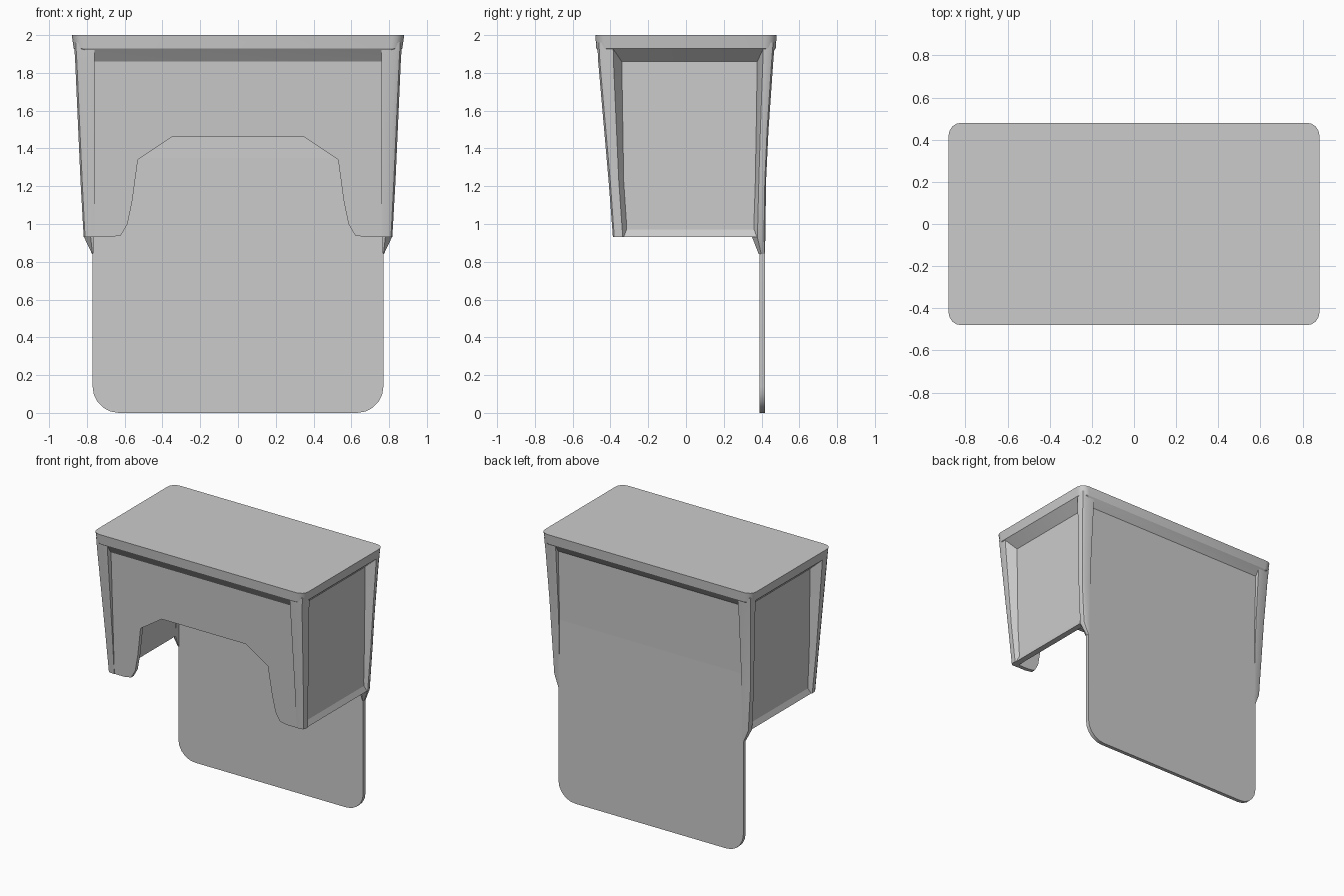
import bpy, bmesh, math
from mathutils import Vector

if "Cube" in bpy.data.objects:
    bpy.data.objects.remove(bpy.data.objects["Cube"])


def finish(bm, name):
    bmesh.ops.recalc_face_normals(bm, faces=bm.faces)
    me = bpy.data.meshes.new(name)
    bm.to_mesh(me)
    bm.free()
    ob = bpy.data.objects.new(name, me)
    bpy.context.collection.objects.link(ob)
    return ob


def panel(name, pts, to3d, depth):
    """Extrude a flat outline into a thin board."""
    bm = bmesh.new()
    f = bm.faces.new([bm.verts.new(to3d(*p)) for p in pts])
    ext = bmesh.ops.extrude_face_region(bm, geom=[f])
    verts = [g for g in ext["geom"] if isinstance(g, bmesh.types.BMVert)]
    bmesh.ops.translate(bm, verts=verts, vec=Vector(depth))
    # extrusion drops the source face, so close the first side again if needed
    bmesh.ops.holes_fill(bm, edges=[e for e in bm.edges if e.is_boundary], sides=0)
    return finish(bm, name)


def loft(name, rings):
    """Skin closed rings of equal length and cap both ends."""
    bm = bmesh.new()
    vs = [[bm.verts.new(p) for p in r] for r in rings]
    n = len(rings[0])
    for a, b in zip(vs, vs[1:]):
        for i in range(n):
            j = (i + 1) % n
            bm.faces.new((a[i], a[j], b[j], b[i]))
    bm.faces.new(vs[0])
    bm.faces.new(vs[-1])
    return finish(bm, name)


def rounded_rect(hx, hy, r, z, n=4):
    pts = []
    for k, (sx, sy) in enumerate(((1, 1), (-1, 1), (-1, -1), (1, -1))):
        for i in range(n + 1):
            a = math.pi / 2 * (k + i / n)
            pts.append((sx * (hx - r) + r * math.cos(a),
                        sy * (hy - r) + r * math.sin(a), z))
    return pts


def mirrored(half):
    return half + [(-x, z) for x, z in reversed(half)]


# Top slab: upright rim, then a bevel running in to the panels
loft("top_slab", [rounded_rect(0.88, 0.48, 0.06, 2.0),
                  rounded_rect(0.87, 0.475, 0.06, 1.93),
                  rounded_rect(0.795, 0.425, 0.02, 1.86)])

# Front panel with arched cut-out, leaning out towards the top
front = mirrored([(0.35, 1.46), (0.53, 1.34), (0.56, 1.12), (0.585, 1.0),
                  (0.62, 0.94), (0.68, 0.93), (0.79, 0.93), (0.79, 1.88)])
panel("front_panel", front,
      lambda x, z: (x, -0.385 - 0.043 * (z - 0.93), z), (0, 0.03, 0))

# Long back panel with rounded lower corners
R = 0.14
back = [(0.77, 1.35)]
for i in range(6):
    a = math.pi / 2 * i / 5
    back.append((0.77 - R + R * math.cos(a), R - R * math.sin(a)))
back_ob = panel("back_panel", mirrored(back), lambda x, z: (x, 0.39, z), (0, 0.028, 0))

# Upper back panel leans out to meet the rim
panel("upper_back_panel", mirrored([(0.77, 1.88), (0.77, 1.35)]),
      lambda x, z: (x, 0.39 + 0.03 * (z - 1.35), z), (0, 0.028, 0))

# Corner posts: z, outer x, outer y, inner y edge
front_post = [(1.96, 0.868, 0.470, 0.33), (1.86, 0.862, 0.465, 0.33),
              (1.23, 0.834, 0.410, 0.32), (0.93, 0.817, 0.387, 0.30)]
back_post = [(1.96, 0.868, 0.470, 0.37), (1.86, 0.862, 0.462, 0.37),
             (1.50, 0.845, 0.437, 0.365), (1.23, 0.834, 0.424, 0.36),
             (0.93, 0.815, 0.420, 0.35), (0.84, 0.772, 0.418, 0.385)]


def post_ring(z, ox, oy, iy, wall, sx, sy):
    c = min(0.03, (ox - 0.77) * 0.5 + 0.001, (oy - iy) * 0.35)
    ring = [(0.76, oy), (ox - c, oy), (ox - c * 0.3, oy - c * 0.3), (ox, oy - c),
            (ox, iy + (oy - iy) * 0.4), (0.78 if z > 0.9 else 0.77, iy),
            (0.765, iy), (0.765, max(wall, iy)), (0.76, max(wall, iy))]
    return [(sx * x, sy * y, z) for x, y in ring]


for sx, side in ((1, "right"), (-1, "left")):
    # Side panel
    panel(side + "_side_panel",
          [(-0.37, 0.93), (0.40, 0.93), (0.40, 1.88), (-0.37, 1.88)],
          lambda y, z: (sx * 0.767, y, z), (sx * 0.028, 0, 0))
    # Bottom lip closing the side frame
    loft(side + "_side_lip",
         [[(sx * x, y, z) for x, z in ((0.767, 0.93), (0.812, 0.93), (0.795, 0.97), (0.767, 0.97))]
          for y in (-0.36, 0.40)])
    # Tapered posts
    loft(side + "_front_post", [post_ring(*s, 0.357, sx, -1) for s in front_post])
    loft(side + "_back_post", [post_ring(*s, 0.392, sx, 1) for s in back_post])

# Keep edges crisp, smooth only the gentle curves
bpy.ops.object.select_all(action="DESELECT")
for ob in bpy.context.scene.objects:
    ob.select_set(True)
bpy.context.view_layer.objects.active = back_ob
bpy.ops.object.shade_smooth_by_angle(angle=math.radians(25))
